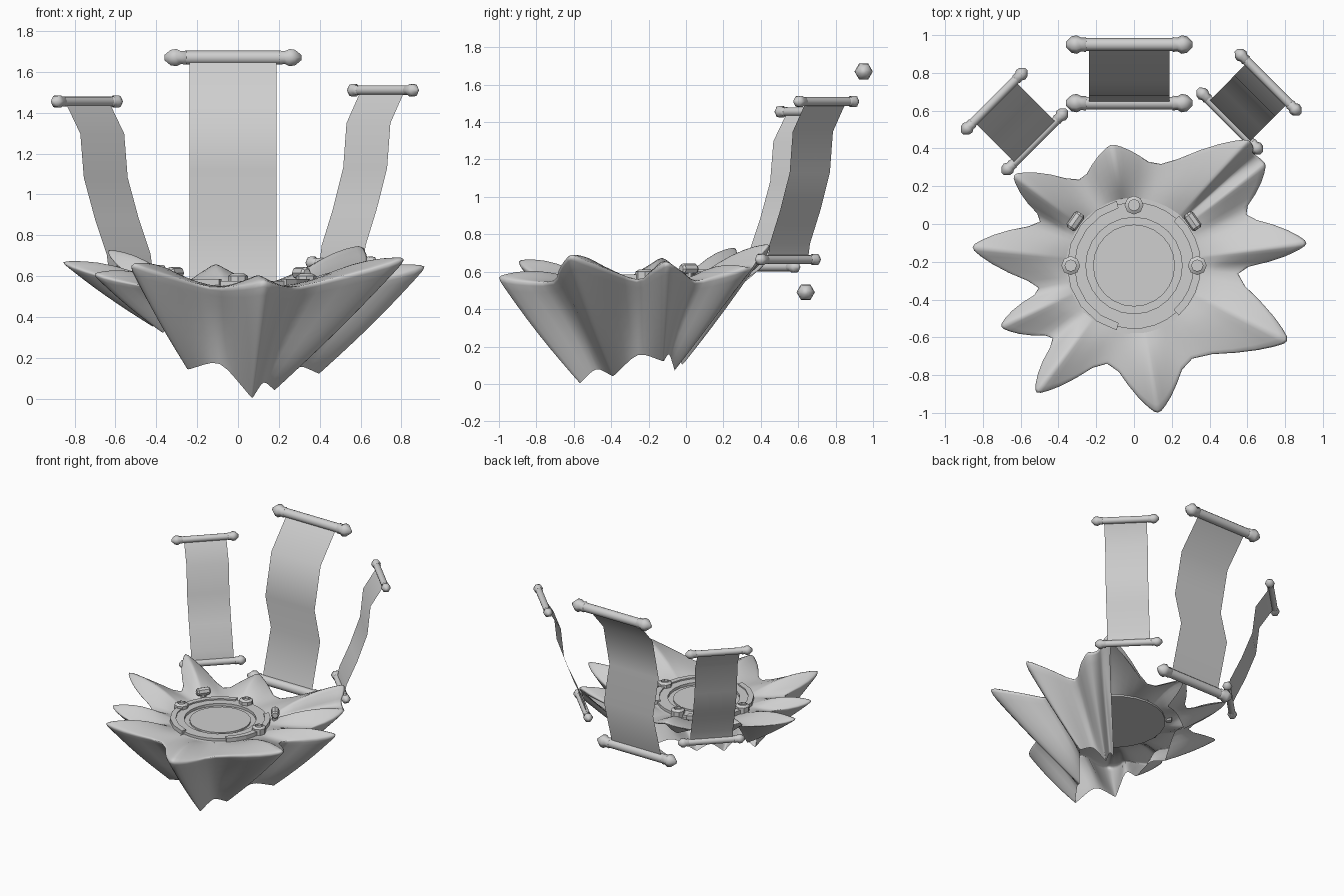
import bpy, bmesh, math
from mathutils import Vector, Matrix

cube = bpy.data.objects.get("Cube")
if cube:
    bpy.data.objects.remove(cube)

grey = bpy.data.materials.new("stone_grey")
grey.use_nodes = True
grey.diffuse_color = (0.62, 0.62, 0.62, 1)
grey.node_tree.nodes["Principled BSDF"].inputs["Base Color"].default_value = (0.62, 0.62, 0.62, 1)

CENTRE = Vector((0, -0.22, 0))
TOP = 0.555


def finish(name, bm, smooth=None):
    """Turn a bmesh into a named object with the grey material."""
    mesh = bpy.data.meshes.new(name)
    bm.to_mesh(mesh)
    bm.free()
    obj = bpy.data.objects.new(name, mesh)
    bpy.context.collection.objects.link(obj)
    mesh.materials.append(grey)
    if smooth:
        bpy.ops.object.select_all(action='DESELECT')
        obj.select_set(True)
        bpy.context.view_layer.objects.active = obj
        bpy.ops.object.shade_smooth_by_angle(angle=math.radians(smooth))
    return obj


def lathe(name, profile, matrix, sides, smooth=35):
    """Spin (radius, height) pairs around local z."""
    bm = bmesh.new()
    rows = [[bm.verts.new(matrix @ Vector((r * math.cos(a), r * math.sin(a), h)))
             for a in (math.tau * i / sides for i in range(sides))] for r, h in profile]
    for a, b in zip(rows, rows[1:]):
        for i in range(sides):
            j = (i + 1) % sides
            bm.faces.new((a[i], a[j], b[j], b[i]))
    bm.faces.new(rows[0][::-1])
    bm.faces.new(rows[-1])
    return finish(name, bm, smooth)


def arc_plate(name, r0, r1, z0, z1, start, end, steps):
    """Raised curved bar on the platform."""
    bm = bmesh.new()
    rows = []
    for i in range(steps + 1):
        a = math.radians(start + (end - start) * i / steps)
        d = Vector((math.cos(a), math.sin(a), 0))
        rows.append([bm.verts.new(CENTRE + d * r + Vector((0, 0, z)))
                     for r, z in ((r0, z0), (r1, z0), (r1, z1), (r0, z1))])
    for a, b in zip(rows, rows[1:]):
        for k in range(4):
            m = (k + 1) % 4
            bm.faces.new((a[k], b[k], b[m], a[m]))
    if end - start < 360:
        bm.faces.new(rows[0])
        bm.faces.new(rows[-1][::-1])
    bmesh.ops.remove_doubles(bm, verts=bm.verts, dist=0.0001)
    bmesh.ops.recalc_face_normals(bm, faces=bm.faces)
    return finish(name, bm)


# Rock crown: spike tip, the valley after it, and the foot below the tip
SPIKES = [
    ((0.94, -0.10, 0.66), (0.48, -0.24, 0.54), (0.40, -0.12, 0.12)),
    ((0.84, -0.63, 0.70), (0.27, -0.69, 0.54), (0.18, -0.39, 0.04)),
    ((0.13, -1.02, 0.58), (-0.13, -0.69, 0.54), (0.07, -0.57, 0.0)),
    ((-0.53, -0.91, 0.67), (-0.39, -0.58, 0.54), (-0.25, -0.50, 0.14)),
    ((-0.72, -0.55, 0.62), (-0.44, -0.34, 0.54), (-0.37, -0.42, 0.32)),
    ((-0.88, -0.12, 0.68), (-0.44, 0.0, 0.54), (-0.42, -0.16, 0.35)),
    ((-0.65, 0.27, 0.74), (-0.27, 0.21, 0.54), (-0.40, 0.08, 0.50)),
    ((-0.12, 0.43, 0.66), (0.12, 0.29, 0.54), (-0.10, 0.25, 0.50)),
    ((0.62, 0.46, 0.76), (0.64, 0.385, 0.66), (0.17, -0.02, 0.10)),
    ((0.71, 0.33, 0.63), (0.55, 0.04, 0.54), (0.21, -0.06, 0.07)),
]
OPEN_BACK = 7   # the skirt is missing after this spike
PER_SPIKE = 6


def flank(valley, tip, side, t, width):
    """Bulging point between a valley and a tip."""
    across = (tip - CENTRE).cross(Vector((0, 0, 1))).normalized()
    reach = min(1, (tip - valley).length / 0.2)
    p = valley.lerp(tip, t) + across * width * side * reach
    p.z -= 0.015
    return p


# Each column: lip point, foot point, top bulge, skirt bulge
columns = []
for n, (tip, valley, foot) in enumerate(SPIKES):
    tip2, _, foot2 = SPIKES[(n + 1) % len(SPIKES)]
    tip, valley, foot, tip2, foot2 = (Vector(v) for v in (tip, valley, foot, tip2, foot2))
    dip = foot.lerp(foot2, 0.5)
    dip.z = max(foot.z, foot2.z) + 0.05
    columns += [
        (tip, foot, 0.05, 0.02),
        (flank(valley, tip, 1, 0.92, 0.02), foot.lerp(dip, 0.1), 0.04, 0.02),
        (flank(valley, tip, 1, 0.55, 0.045), foot.lerp(dip, 0.5), 0.01, 0.0),
        (valley, dip, -0.01, -0.04),
        (flank(valley, tip2, -1, 0.55, 0.045), dip.lerp(foot2, 0.5), 0.01, 0.0),
        (flank(valley, tip2, -1, 0.92, 0.02), dip.lerp(foot2, 0.9), 0.04, 0.02),
    ]

bm = bmesh.new()
grid = []
for lip, foot, arch, swell in columns:
    flat = lip - CENTRE
    flat.z = 0
    flat.normalize()
    rim = CENTRE + flat * 0.36 + Vector((0, 0, TOP))
    points = []
    for t in (0, 0.3, 0.65, 0.9, 1):
        p = rim.lerp(lip, t)
        p.z += arch * math.sin(math.pi * t)
        points.append(p)
    for t in (0.08, 0.4, 0.7, 0.94, 1):
        points.append(lip.lerp(foot, t) + flat * swell * math.sin(math.pi * t))
    grid.append([bm.verts.new(p) for p in points])
for i, a in enumerate(grid):
    b = grid[(i + 1) % len(grid)]
    rows = 5 if i // PER_SPIKE == OPEN_BACK else len(a) - 1
    for k in range(rows):
        bm.faces.new((a[k], a[k + 1], b[k + 1], b[k]))
bmesh.ops.delete(bm, geom=[v for v in bm.verts if not v.link_faces], context='VERTS')
bmesh.ops.recalc_face_normals(bm, faces=bm.faces)
crown = finish("rock_crown", bm, 180)
crown.modifiers.new("rounding", 'SUBSURF').levels = 1

# Round platform with rings
lathe("platform_base", [(0.365, TOP - 0.012), (0.365, TOP)], Matrix.Translation(CENTRE), 24)
lathe("platform_disc", [(0.217, TOP), (0.217, TOP + 0.012)], Matrix.Translation(CENTRE), 24)
arc_plate("inner_ring", 0.255, 0.32, TOP - 0.005, TOP + 0.02, 0, 360, 24)
for name, start, end in (("left_rim_arc", -48, 48), ("right_rim_arc", 105, 255)):
    arc_plate(name, 0.315, 0.355, TOP - 0.005, TOP + 0.03, start, end, 8)
for name, start, end in (("back_rim_arc", 48, 105), ("front_rim_arc", 255, 312)):
    arc_plate(name, 0.315, 0.335, TOP - 0.005, TOP + 0.02, start, end, 5)

# Bolts and small posts around the platform
for name, x, y in (("back_bolt", 0, 0.10), ("left_bolt", 0.335, -0.22), ("right_bolt", -0.335, -0.22)):
    lathe(name, [(0.05, 0), (0.05, 0.045), (0.03, 0.057), (0.03, 0.04)],
          Matrix.Translation((x, y, TOP)), 8)
for name, s in (("left_post", 1), ("right_post", -1)):
    place = Matrix.Translation((0.31 * s, 0.015, TOP)) @ Matrix.Rotation(math.radians(35 * s), 4, 'Z')
    lathe(name, [(0.022, 0), (0.022, 0.05)], place, 8)
    lathe(name + "_cap", [(0.02, -0.05), (0.03, -0.038), (0.03, 0.038), (0.02, 0.05)],
          place @ Matrix.Translation((0, 0, 0.06)) @ Matrix.Rotation(math.pi / 2, 4, 'X'), 8)


# Hanging banners: cloth sheet between two rods with knobs
def rod(name, centre, along, size):
    place = Matrix.Translation(centre) @ along.to_track_quat('Z', 'Y').to_matrix().to_4x4()
    lathe(name, [(0.024 * size, -0.165 * size), (0.024 * size, 0.165 * size)], place, 12)
    for s in (1, -1):
        knob = [(0.02, 0.16), (0.028, 0.165), (0.026, 0.182), (0.035, 0.198), (0.031, 0.218), (0.01, 0.24)]
        flip = Matrix.Rotation(0 if s == 1 else math.pi, 4, 'X')
        lathe(name + "_knob", [(r * size, h * size) for r, h in knob], place @ flip, 6, 65)


def banner(name, bottom, top, along, size, bends):
    """Bends are (outward, upward) fractions from the bottom rod to the top rod."""
    bottom, top, along = Vector(bottom), Vector(top), Vector(along).normalized()
    rod(name + "_top_rod", top, along, size)
    rod(name + "_bottom_rod", bottom, along, size)
    bm = bmesh.new()
    rows = []
    for out, up in [(0, 0)] + bends + [(1, 1)]:
        p = bottom.lerp(top, out)
        p.z = bottom.z + (top.z - bottom.z) * up
        rows.append([bm.verts.new(p + along * 0.152 * size * s) for s in (-1, 1)])
    for a, b in zip(rows, rows[1:]):
        bm.faces.new((a[0], a[1], b[1], b[0]))
    finish(name + "_cloth", bm, 40)


WAVE = [(0.34, 0.31), (0.12, 0.54), (0.36, 0.81)]
SWEEP = [(0.05, 0.1), (0.32, 0.31), (0.57, 0.55), (0.65, 0.81)]
banner("centre_banner", (-0.025, 0.64, 0.49), (-0.025, 0.95, 1.67), (1, 0, 0), 1.4, WAVE)
banner("left_banner", (0.507, 0.545, 0.665), (0.71, 0.75, 1.51), (1, -1, 0), 1, SWEEP)
banner("right_banner", (-0.525, 0.435, 0.625), (-0.74, 0.65, 1.455), (1, 1, 0), 1, SWEEP)
